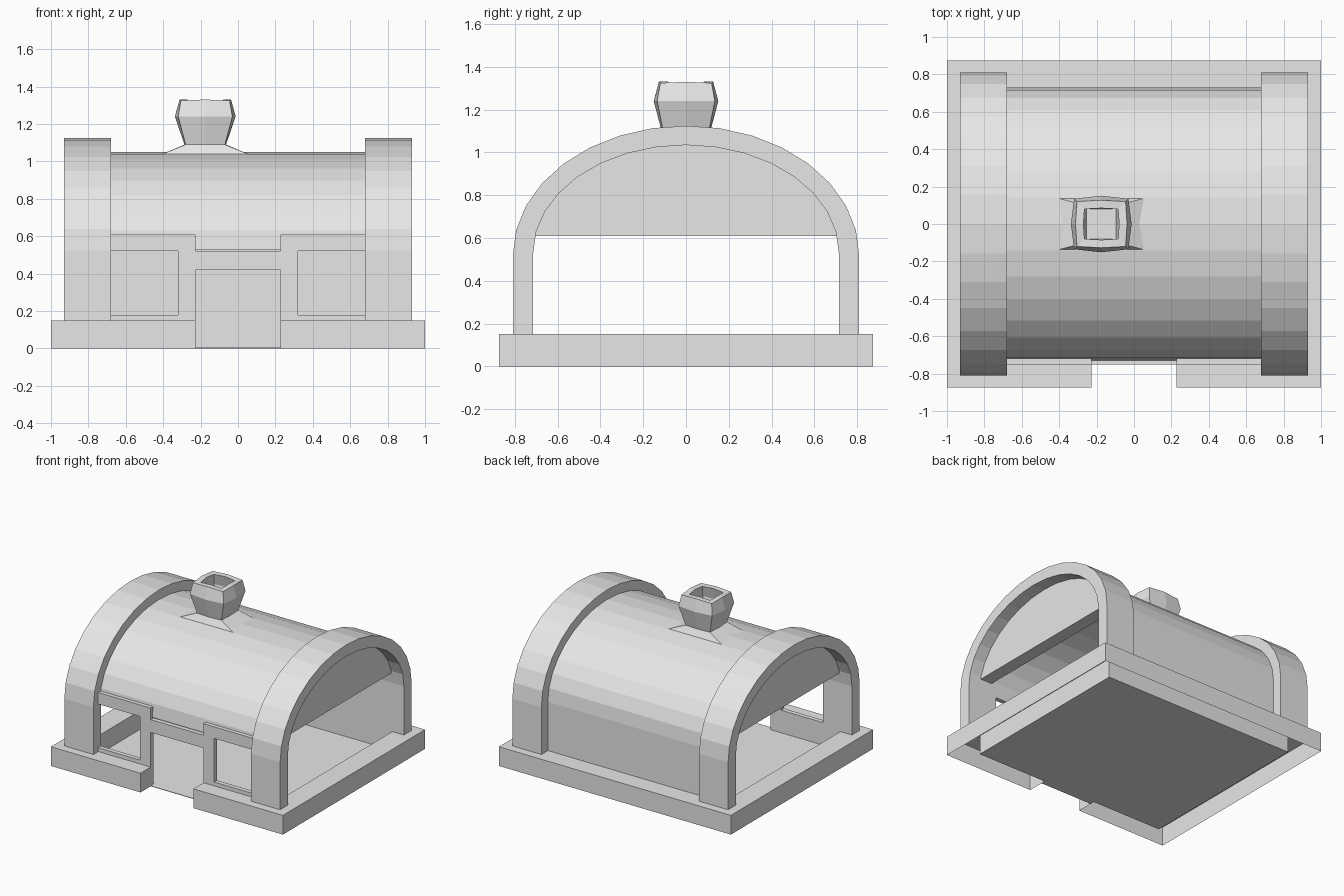
import bpy, bmesh, math
from mathutils import Vector

cube = bpy.data.objects.get("Cube")
if cube:
    bpy.data.objects.remove(cube, do_unlink=True)

grey = bpy.data.materials.new("light_grey")
grey.use_nodes = True
colour = (0.8, 0.8, 0.8, 1)
grey.diffuse_color = colour
grey.node_tree.nodes["Principled BSDF"].inputs["Base Color"].default_value = colour


def finish(name, bm):
    bmesh.ops.recalc_face_normals(bm, faces=bm.faces[:])
    mesh = bpy.data.meshes.new(name)
    bm.to_mesh(mesh)
    bm.free()
    mesh.materials.append(grey)
    obj = bpy.data.objects.new(name, mesh)
    bpy.context.collection.objects.link(obj)
    return obj


def prism(name, outline, axis, low, high, open_low=False):
    """Extrude a flat outline along the x, y or z axis."""
    bm = bmesh.new()

    def ring(depth):
        verts = []
        for point in outline:
            co = list(point)
            co.insert(axis, depth)
            verts.append(bm.verts.new(co))
        return verts

    a, b = ring(low), ring(high)
    for i in range(len(a)):
        j = (i + 1) % len(a)
        bm.faces.new((a[i], a[j], b[j], b[i]))
    bm.faces.new(b)
    if not open_low:
        bm.faces.new(a[::-1])
    return finish(name, bm)


def mirrored(half):
    """Close a half outline with its mirror image across zero."""
    return half + [(-x, z) for x, z in reversed(half)]


def curve(width, spring, top, segments=16):
    """Half ellipse in the y-z plane, from +y over the crown to -y."""
    steps = [math.pi * i / segments for i in range(segments + 1)]
    return [(width * math.cos(t), spring + (top - spring) * math.sin(t)) for t in steps]


BASE, INNER, DOOR, HALL = 0.15, 0.715, 0.228, 0.83

# Hollow plinth with a sunken floor and an entrance gap
plinth = mirrored([(DOOR, -INNER), (HALL, -INNER), (HALL, INNER)])
plinth = [(DOOR, -0.875), (1, -0.875), (1, 0.875), (-1, 0.875), (-1, -0.875),
          (-DOOR, -0.875)] + plinth[::-1]
prism("plinth", plinth, 2, 0, BASE, open_low=True)
floor_outline = mirrored([(DOOR, -0.75), (DOOR, -INNER), (HALL, -INNER), (HALL, INNER)])
prism("floor", floor_outline, 2, 0, 0.004)

# Barrel roof running down into the back wall
outer = curve(0.73, 0.53, 1.05)
inner = curve(INNER, 0.53, 1.035)
roof = [(0.73, BASE)] + outer + inner[::-1] + [(INNER, BASE)]
prism("barrel_roof", roof, 0, -0.69, 0.69)

# Front wall with door and window openings
wall = mirrored([(DOOR, 0.42), (DOOR, BASE), (0.68, BASE), (0.68, 0.18), (0.32, 0.18),
                 (0.32, 0.52), (0.68, 0.52), (0.68, 0.61), (DOOR, 0.61), (DOOR, 0.52)])
prism("front_wall", wall, 1, -0.75, -INNER)

# End arches and the gable panels inside them
big = curve(0.81, 0.52, 1.125)
arch = ([(0.81, BASE)] + big + [(-0.81, BASE), (-INNER, BASE)]
        + inner[::-1] + [(INNER, BASE)])
gable = [(0.708, 0.61)] + [p for p in inner if p[1] > 0.615] + [(-0.708, 0.61)]
for side, sign in (("left", 1), ("right", -1)):
    prism(side + "_arch", arch, 0, *sorted((0.68 * sign, 0.93 * sign)))
    prism(side + "_gable", gable, 0, *sorted((0.73 * sign, HALL * sign)))

# Chimney: bowed square rings from the flared foot, over the rim, into the flue
rings = [(0.24, 0.14, 1.035, 1), (0.105, 0.105, 1.09, 1.06), (0.145, 0.135, 1.24, 1.12),
         (0.13, 0.12, 1.325, 1.06), (0.09, 0.08, 1.325, 1.06), (0.1, 0.1, 1.24, 1.06),
         (0.08, 0.08, 1.11, 1)]
bm = bmesh.new()
loops = []
for hx, hy, z, bow in rings:
    spots = [(1, 1), (0, bow), (-1, 1), (-bow, 0), (-1, -1), (0, -bow), (1, -1), (bow, 0)]
    loops.append([bm.verts.new(Vector((hx * x - 0.175, hy * y,
                                       z + (0.006 if x * y == 0 and z > 1.3 else 0))))
                  for x, y in spots])
for a, b in zip(loops, loops[1:]):
    for i in range(8):
        j = (i + 1) % 8
        bm.faces.new((a[i], a[j], b[j], b[i]))
bm.faces.new(loops[-1])
finish("chimney", bm)
